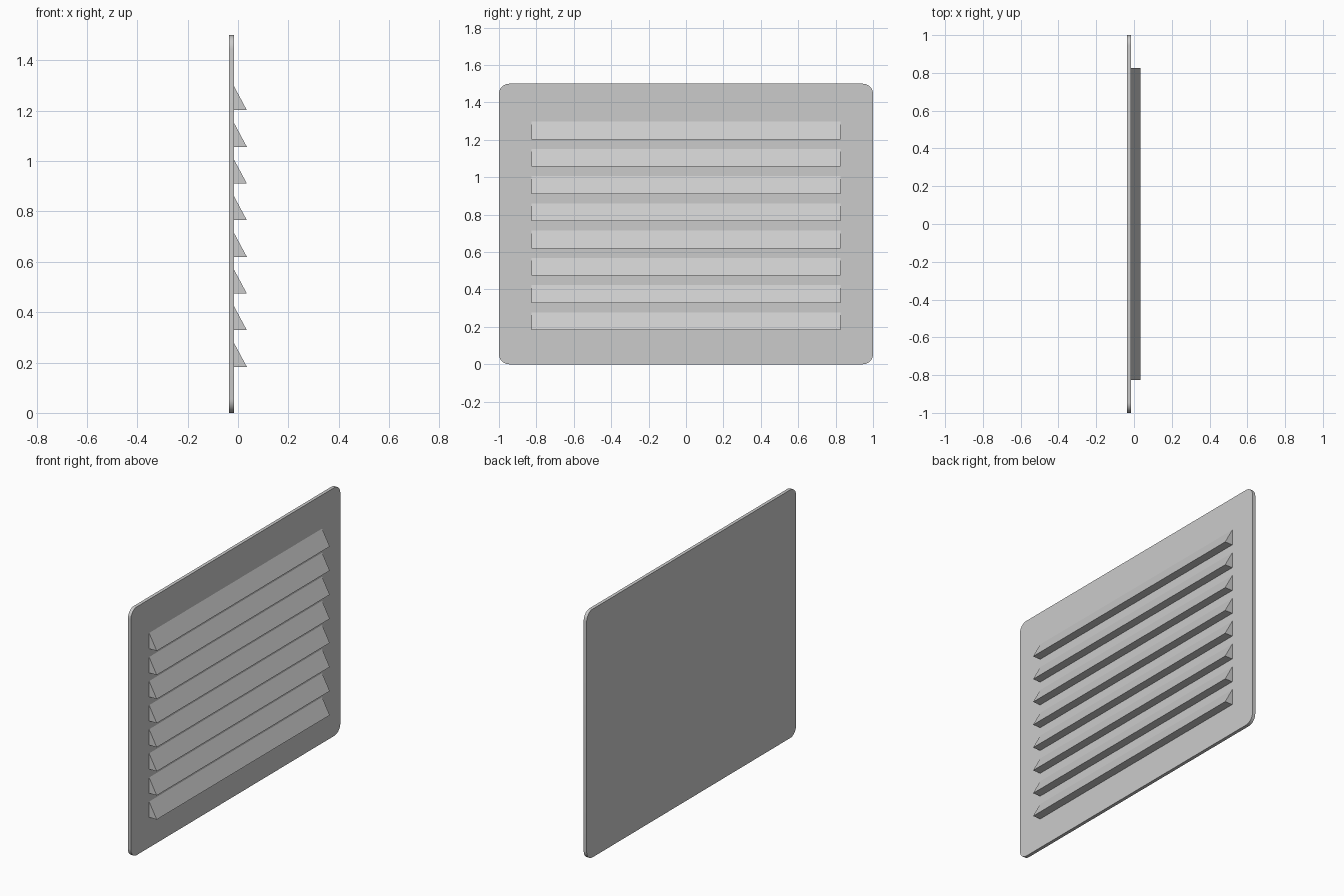
import bpy, math

if "Cube" in bpy.data.objects:
    bpy.data.objects.remove(bpy.data.objects["Cube"])

X_BACK, X_FACE, X_TIP = -0.036, -0.016, 0.035


def prism(name, profile, to_3d, a, b):
    """Extrude a closed 2D profile from a to b."""
    n = len(profile)
    verts = [to_3d(p, a) for p in profile] + [to_3d(p, b) for p in profile]
    faces = [tuple(reversed(range(n))), tuple(range(n, 2 * n))]
    faces += [(i, (i + 1) % n, n + (i + 1) % n, n + i) for i in range(n)]
    mesh = bpy.data.meshes.new(name)
    mesh.from_pydata(verts, [], faces)
    obj = bpy.data.objects.new(name, mesh)
    bpy.context.collection.objects.link(obj)
    return obj


# Back plate with rounded corners
R, SEG = 0.055, 8
outline = []
for k, (cy, cz) in enumerate([(1 - R, 1.5 - R), (-1 + R, 1.5 - R), (-1 + R, R), (1 - R, R)]):
    for s in range(SEG + 1):
        t = math.pi / 2 * (k + s / SEG)
        outline.append((cy + R * math.cos(t), cz + R * math.sin(t)))
plate = prism("back_plate", outline, lambda p, x: (x, p[0], p[1]), X_BACK, X_FACE)
bpy.context.view_layer.objects.active = plate
plate.select_set(True)
bpy.ops.object.shade_smooth_by_angle(angle=math.radians(30))
plate.select_set(False)

# Eight wedge louvres, slightly sunk into the plate
COUNT, FIRST, PITCH, HEIGHT = 8, 0.183, 0.1456, 0.095
SINK = 0.002
for i in range(COUNT):
    z = FIRST + i * PITCH
    wedge = [(X_FACE - SINK, z), (X_FACE - SINK, z + HEIGHT),
             (X_FACE, z + HEIGHT), (X_TIP, z)]
    prism(f"louvre_{i + 1}", wedge, lambda p, y: (p[0], y, p[1]), -0.826, 0.826)
